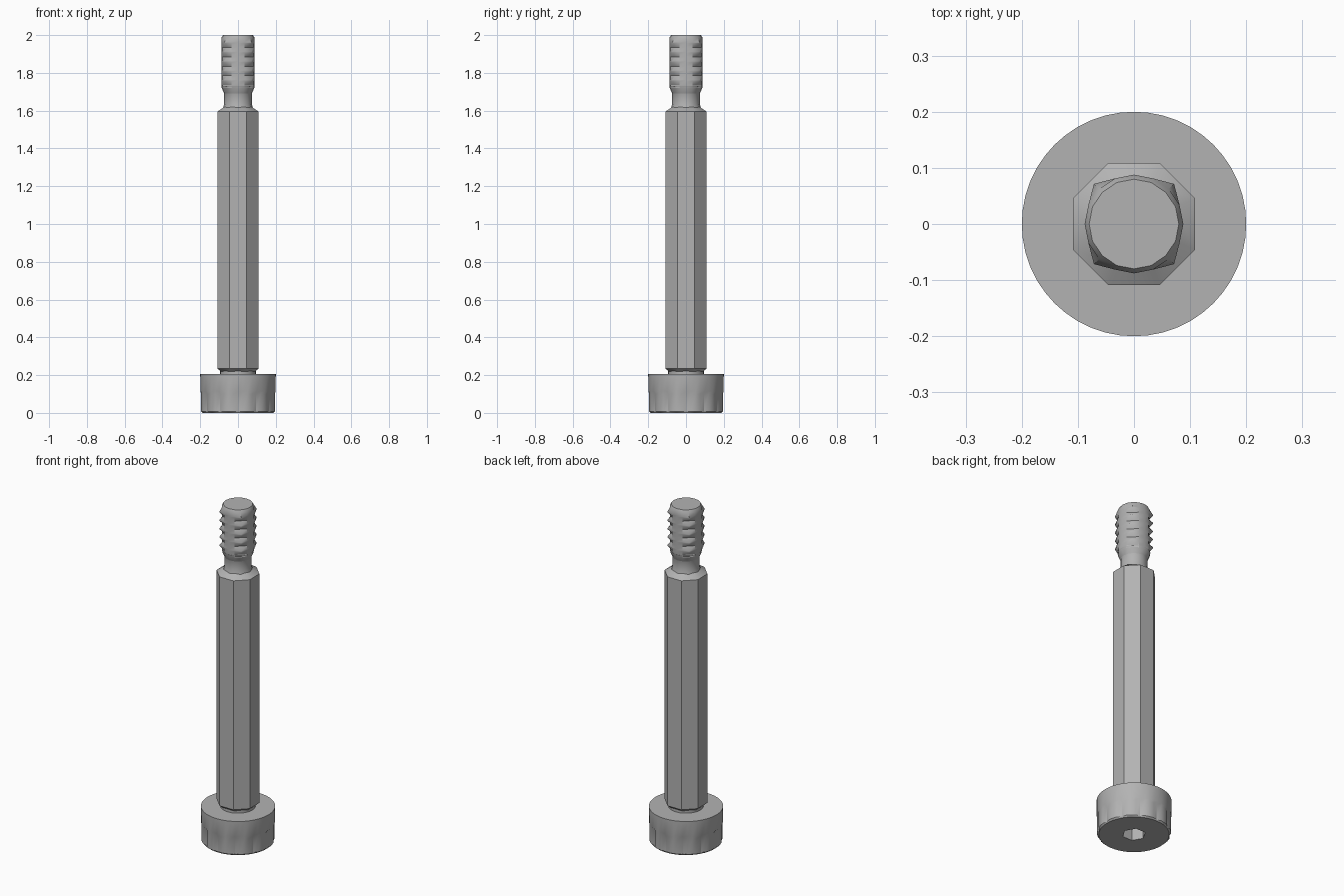
import bpy, bmesh, math

cube = bpy.data.objects.get("Cube")
if cube:
    bpy.data.objects.remove(cube, do_unlink=True)

steel = bpy.data.materials.new("grey_steel")
steel.use_nodes = True
steel.diffuse_color = (0.45, 0.45, 0.45, 1)
steel.node_tree.nodes["Principled BSDF"].inputs["Base Color"].default_value = steel.diffuse_color


def loft(name, sides, rings, turn=0.0):
    """Closed skin through rings of (radius, z); a radius may be a function of the side index."""
    bm = bmesh.new()
    loops = []
    for radius, z in rings:
        loop = []
        for i in range(sides):
            r = radius(i) if callable(radius) else radius
            a = 2 * math.pi * i / sides + turn
            loop.append(bm.verts.new((r * math.cos(a), r * math.sin(a), z)))
        loops.append(loop)
    for low, high in zip(loops, loops[1:]):
        for i in range(sides):
            j = (i + 1) % sides
            bm.faces.new((low[i], low[j], high[j], high[i]))
    bm.faces.new(loops[0])
    bm.faces.new(loops[-1])
    bmesh.ops.recalc_face_normals(bm, faces=bm.faces)
    mesh = bpy.data.meshes.new(name)
    bm.to_mesh(mesh)
    bm.free()
    mesh.materials.append(steel)
    obj = bpy.data.objects.new(name, mesh)
    bpy.context.collection.objects.link(obj)
    bpy.ops.object.select_all(action='DESELECT')
    obj.select_set(True)
    bpy.context.view_layer.objects.active = obj
    bpy.ops.object.shade_smooth_by_angle(angle=math.radians(30))
    return obj


# Head with a hexagonal socket underneath and shallow knurl notches low on the rim
SIDES = 48


def hexagon(i):
    a = (2 * math.pi * i / SIDES) % (math.pi / 3) - math.pi / 6
    return 0.055 / math.cos(a)


def knurl(i):
    return 0.188 if i % 4 == 0 else 0.197


loft("head", SIDES, [(hexagon, 0.11), (hexagon, 0.0), (0.188, 0.0), (knurl, 0.008),
                     (knurl, 0.1), (0.199, 0.115), (0.2, 0.205)])

# Undercut between head and shoulder
loft("undercut", 24, [(0.095, 0.2), (0.095, 0.225)])

# Eight-sided shoulder with chamfered ends
loft("shoulder", 8, [(0.1, 0.22), (0.118, 0.235), (0.118, 1.595), (0.078, 1.62)], math.pi / 8)

# Neck flaring out to the threaded end
loft("neck", 16, [(0.082, 1.605), (0.073, 1.635), (0.073, 1.69), (0.088, 1.73)])


# Threaded end: teeth run up the four diagonals, plain between them
def tooth(size):
    return lambda i: size if i % 4 == 2 else 0.088


thread = [(0.073, 1.69), (0.086, 1.72)]
for k in range(5):
    z = 1.735 + 0.05 * k
    thread += [(tooth(0.08), z), (tooth(0.101), z + 0.022), (tooth(0.101), z + 0.028)]
thread += [(0.088, 1.985), (0.08, 2.0)]
loft("threaded_end", 16, thread)
